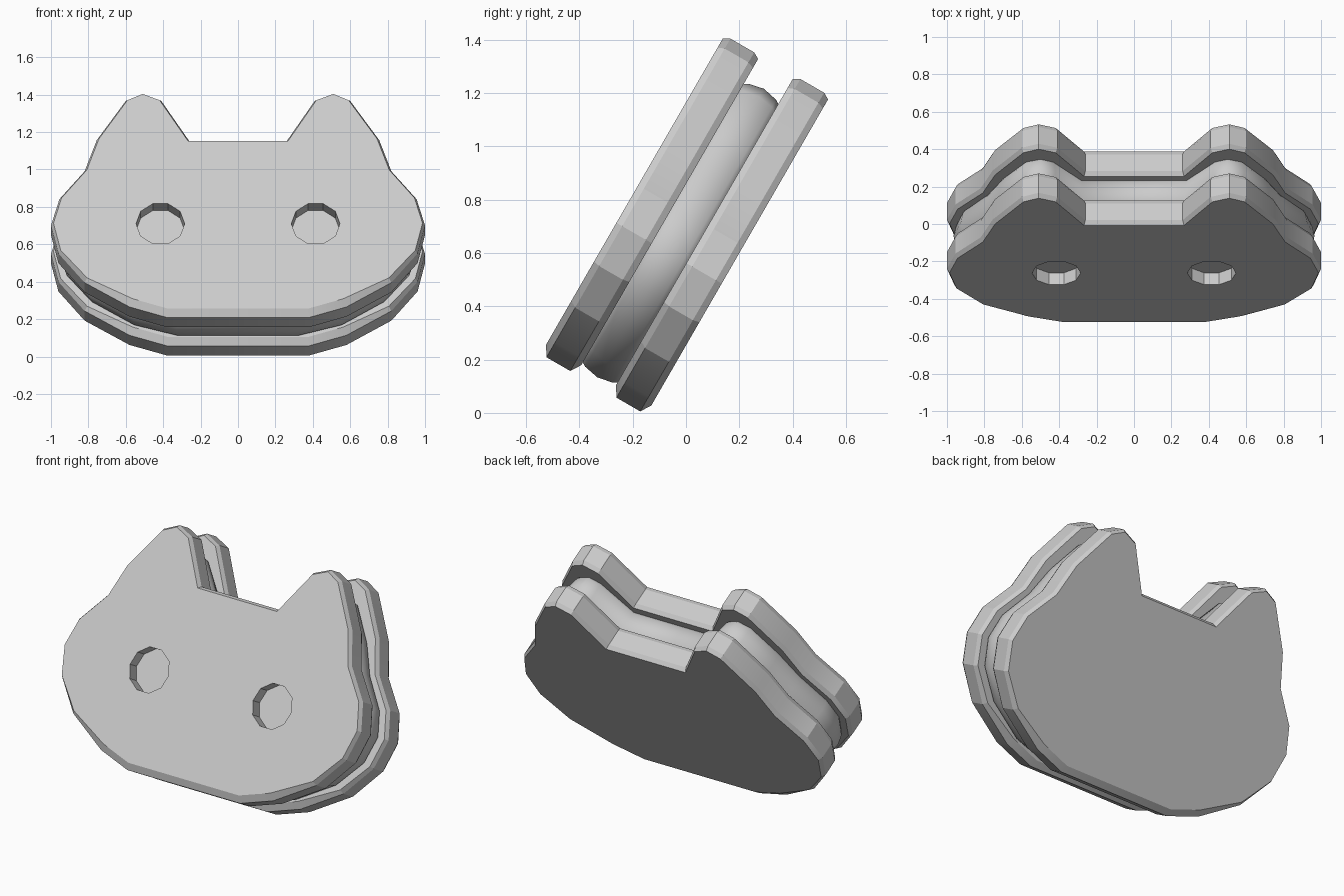
import bpy, bmesh, math
from mathutils import Vector, Matrix

if "Cube" in bpy.data.objects:
    bpy.data.objects.remove(bpy.data.objects["Cube"])

TILT = Matrix.Translation((0, 0, 0.709)) @ Matrix.Rotation(math.radians(60), 4, 'X')


def mirrored(half):
    """Closed outline, counter-clockwise, from the right half listed bottom to top."""
    return [Vector(p) for p in half] + [Vector((-x, y)) for x, y in reversed(half)]


def inset(pts, amount):
    """Move every outline point inwards by amount(y), mitred."""
    out = []
    for i, p in enumerate(pts):
        a = (p - pts[i - 1]).normalized()
        b = (pts[(i + 1) % len(pts)] - p).normalized()
        na, nb = Vector((-a.y, a.x)), Vector((-b.y, b.x))
        out.append(p + (na + nb) / (1 + na.dot(nb)) * amount(p.y))
    return out


def loft(name, rings):
    """Skin a stack of (height, outline) rings and cap both ends."""
    bm = bmesh.new()
    loops = [[bm.verts.new((p.x, p.y, h)) for p in pts] for h, pts in rings]
    for lo, hi in zip(loops, loops[1:]):
        n = len(lo)
        for i in range(n):
            j = (i + 1) % n
            bm.faces.new((lo[i], lo[j], hi[j], hi[i]))
    bm.faces.new(loops[0][::-1])
    bm.faces.new(loops[-1])
    bmesh.ops.recalc_face_normals(bm, faces=bm.faces)
    me = bpy.data.meshes.new(name)
    bm.to_mesh(me)
    bm.free()
    ob = bpy.data.objects.new(name, me)
    bpy.context.collection.objects.link(ob)
    ob.matrix_world = TILT
    return ob


def smooth(ob, angle):
    bpy.ops.object.select_all(action='DESELECT')
    ob.select_set(True)
    bpy.context.view_layer.objects.active = ob
    bpy.ops.object.shade_smooth_by_angle(angle=math.radians(angle))


# Eared biscuit outline
biscuit = mirrored([(0.38, -0.695), (0.58, -0.63), (0.82, -0.48), (0.96, -0.30),
                    (1.0, -0.127), (0.955, 0.035), (0.82, 0.208), (0.755, 0.40),
                    (0.60, 0.642), (0.51, 0.685), (0.41, 0.642), (0.26, 0.393)])


def edge(y):
    return 0.04 if y < -0.55 else 0.02 if y < -0.4 else 0.013


rim = inset(biscuit, edge)


def slab(name, low, high):
    return loft(name, [(low, rim), (low + 0.025, biscuit),
                       (high - 0.025, biscuit), (high, rim)])


# Two biscuit layers
front = slab("front_biscuit", 0.075, 0.228)
back = slab("back_biscuit", -0.228, -0.075)

# Eye pockets cut into the front layer
for side in (-1, 1):
    circle = [Vector((side * 0.415 + 0.13 * math.cos(k * math.pi / 5),
                      -0.13 + 0.13 * math.sin(k * math.pi / 5))) for k in range(10)]
    cutter = loft("eye_cutter", [(0.155, circle), (0.3, circle)])
    cutter.hide_render = True
    cut = front.modifiers.new("eye", 'BOOLEAN')
    cut.object = cutter
    cut.operation = 'DIFFERENCE'
    cut.solver = 'EXACT'
    bpy.context.view_layer.objects.active = front
    bpy.ops.object.modifier_apply(modifier=cut.name)
    bpy.data.objects.remove(cutter)

# Soft filling bulging between the layers
cream = mirrored([(0.33, -0.665), (0.56, -0.60), (0.79, -0.455), (0.925, -0.29),
                  (0.965, -0.127), (0.925, 0.02), (0.80, 0.19), (0.72, 0.36),
                  (0.59, 0.55), (0.50, 0.585), (0.42, 0.55), (0.27, 0.355)])
profile = [(-0.09, 0.03), (-0.06, 0.012), (0, 0), (0.06, 0.012), (0.09, 0.03)]
filling = loft("filling", [(h, inset(cream, lambda y, d=d: d)) for h, d in profile])

for ob in (front, back):
    smooth(ob, 20)
smooth(filling, 60)
